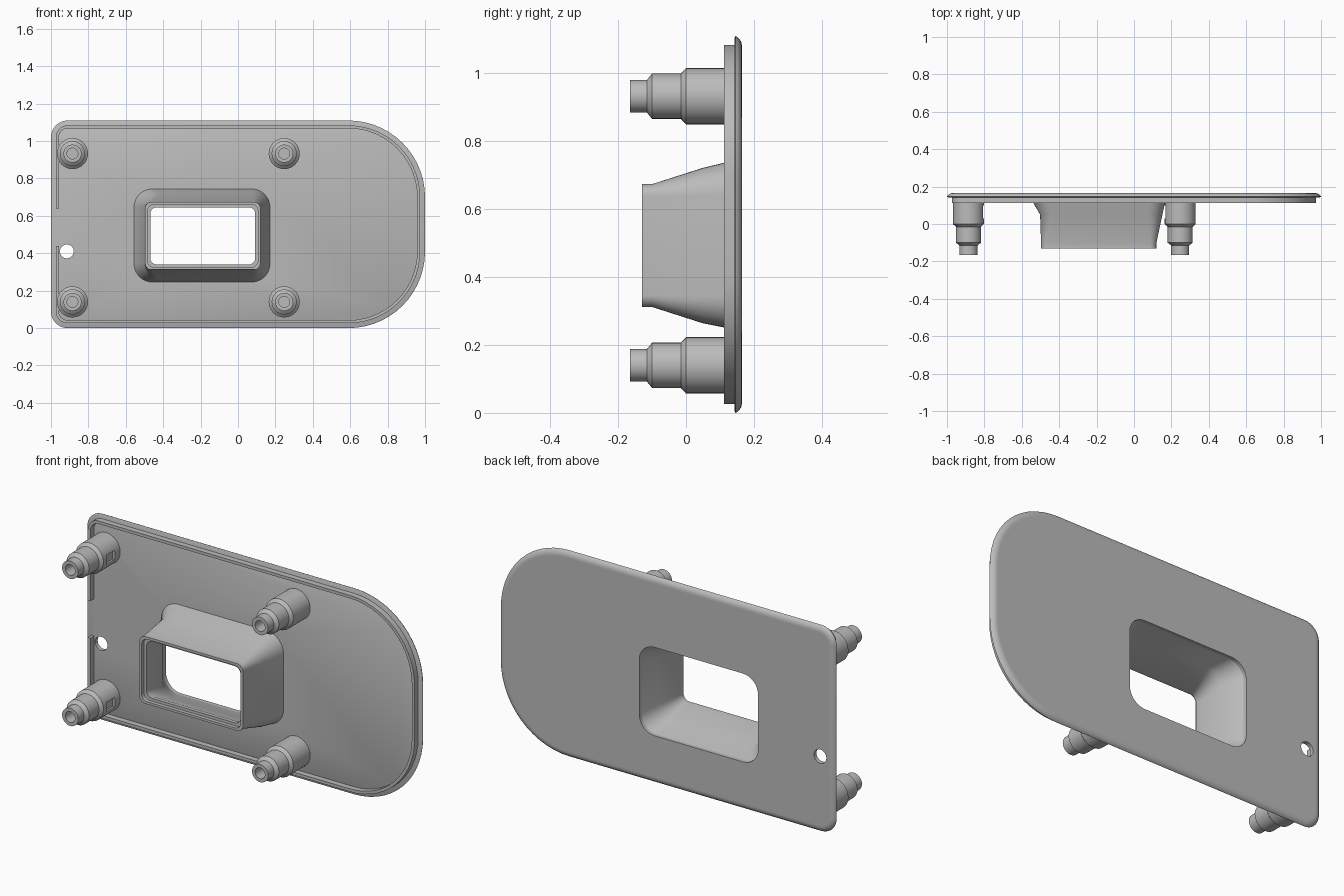
import bpy, bmesh, math

cube = bpy.data.objects.get("Cube")
if cube:
    bpy.data.objects.remove(cube, do_unlink=True)

grey = bpy.data.materials.new("plain_grey")
grey.use_nodes = True
grey.diffuse_color = (0.5, 0.5, 0.5, 1)
grey.node_tree.nodes["Principled BSDF"].inputs["Base Color"].default_value = (0.5, 0.5, 0.5, 1)


def rounded(y, x0, x1, z0, z1, left, right, n=8):
    """Rounded rectangle facing -y, with separate left and right corner radii."""
    corners = [(x1 - right, z1 - right, right, 0), (x0 + left, z1 - left, left, 90),
               (x0 + left, z0 + left, left, 180), (x1 - right, z0 + right, right, 270)]
    pts = []
    for cx, cz, r, start in corners:
        for i in range(n + 1):
            a = math.radians(start + 90 * i / n)
            pts.append((cx + r * math.cos(a), y, cz + r * math.sin(a)))
    return pts


def circle(y, cx, cz, r, n=32):
    return [(cx + r * math.cos(i * math.tau / n), y, cz + r * math.sin(i * math.tau / n))
            for i in range(n)]


def loft(name, loops, closed=False):
    """Skin successive loops; closed joins last to first, otherwise the ends are capped."""
    bm = bmesh.new()
    rings = [[bm.verts.new(p) for p in loop] for loop in loops]
    pairs = list(zip(rings, rings[1:])) + ([(rings[-1], rings[0])] if closed else [])
    for a, b in pairs:
        for i in range(len(a)):
            j = (i + 1) % len(a)
            bm.faces.new((a[i], a[j], b[j], b[i]))
    if not closed:
        bm.faces.new(rings[0])
        bm.faces.new(rings[-1])
    bmesh.ops.recalc_face_normals(bm, faces=bm.faces)
    mesh = bpy.data.meshes.new(name)
    bm.to_mesh(mesh)
    bm.free()
    mesh.materials.append(grey)
    ob = bpy.data.objects.new(name, mesh)
    bpy.context.collection.objects.link(ob)
    return ob


def box(x0, x1, y0, y1, z0, z1):
    return loft("cutter", [[(x0, y, z0), (x1, y, z0), (x1, y, z1), (x0, y, z1)]
                           for y in (y0, y1)])


def activate(ob):
    bpy.ops.object.select_all(action='DESELECT')
    ob.select_set(True)
    bpy.context.view_layer.objects.active = ob


def cut(ob, cutter):
    activate(ob)
    mod = ob.modifiers.new("cut", 'BOOLEAN')
    mod.operation, mod.solver, mod.object = 'DIFFERENCE', 'EXACT', cutter
    bpy.ops.object.modifier_apply(modifier=mod.name)
    bpy.data.objects.remove(cutter, do_unlink=True)


def smooth(ob):
    activate(ob)
    bpy.ops.object.shade_smooth_by_angle(angle=math.radians(30))


HEIGHT, FLOOR, BACK = 1.11, 0.143, 0.165


def outline(y, d):
    return rounded(y, -1 + d, 1 - d, d, HEIGHT - d, 0.09 - d, 0.41 - d, 14)


# Cover plate with rounded back edge
plate = loft("cover_plate", [outline(y, d) for y, d in (
    (FLOOR, 0.006), (0.146, 0), (0.152, 0.003), (0.158, 0.009),
    (0.163, 0.018), (BACK, 0.028), (BACK, 0.036))])


def window(y):
    return rounded(y, -0.545, 0.163, 0.257, 0.733, 0.09, 0.09)


cut(plate, loft("cutter", [window(0.05), window(0.3)]))
cut(plate, loft("cutter", [circle(y, -0.915, 0.41, 0.037) for y in (0.05, 0.3)]))
smooth(plate)

# Raised lip, open along part of the left edge
lip = loft("edge_lip", [outline(y, d) for y, d in (
    (0.146, 0.026), (0.112, 0.026), (0.112, 0.042), (0.146, 0.042))], closed=True)
cut(lip, box(-1.1, -0.9, 0, 0.3, 0.44, 0.64))
smooth(lip)


# Window funnel, narrowing towards the front with a stepped rim
def section(y, x0, x1, z0, z1, r, d=0):
    return rounded(y, x0 + d, x1 - d, z0 + d, z1 - d, r, r)


base = (-0.558, 0.172, 0.245, 0.745, 0.1)
middle = (-0.502, 0.152, 0.264, 0.722, 0.08)
front = (-0.497, 0.12, 0.312, 0.674, 0.035)
funnel = loft("window_funnel", [
    section(0.146, *base), section(0.05, *middle), section(-0.1, *front),
    section(-0.13, *front), section(-0.13, *front, 0.013), section(-0.11, *front, 0.013),
    section(-0.11, *front, 0.028), section(-0.09, *front, 0.028),
    section(0.05, *middle, 0.018), window(0.146)], closed=True)
smooth(funnel)

# Stepped hollow mounting posts with a small slot on the inward side
for side, x, s in (("right", -0.885, 1), ("left", 0.247, -1)):
    for level, z in (("upper", 0.933), ("lower", 0.14)):
        post = loft(f"{level}_{side}_post", [circle(y, x, z, r) for y, r in (
            (0.146, 0.083), (0, 0.083), (-0.015, 0.067), (-0.1, 0.067), (-0.115, 0.048),
            (-0.165, 0.048), (-0.165, 0.029), (-0.05, 0.029))])
        ends = sorted((x + s * 0.068, x + s * 0.1))
        cut(post, box(*ends, 0.03, 0.1, z - 0.025, z + 0.025))
        smooth(post)
